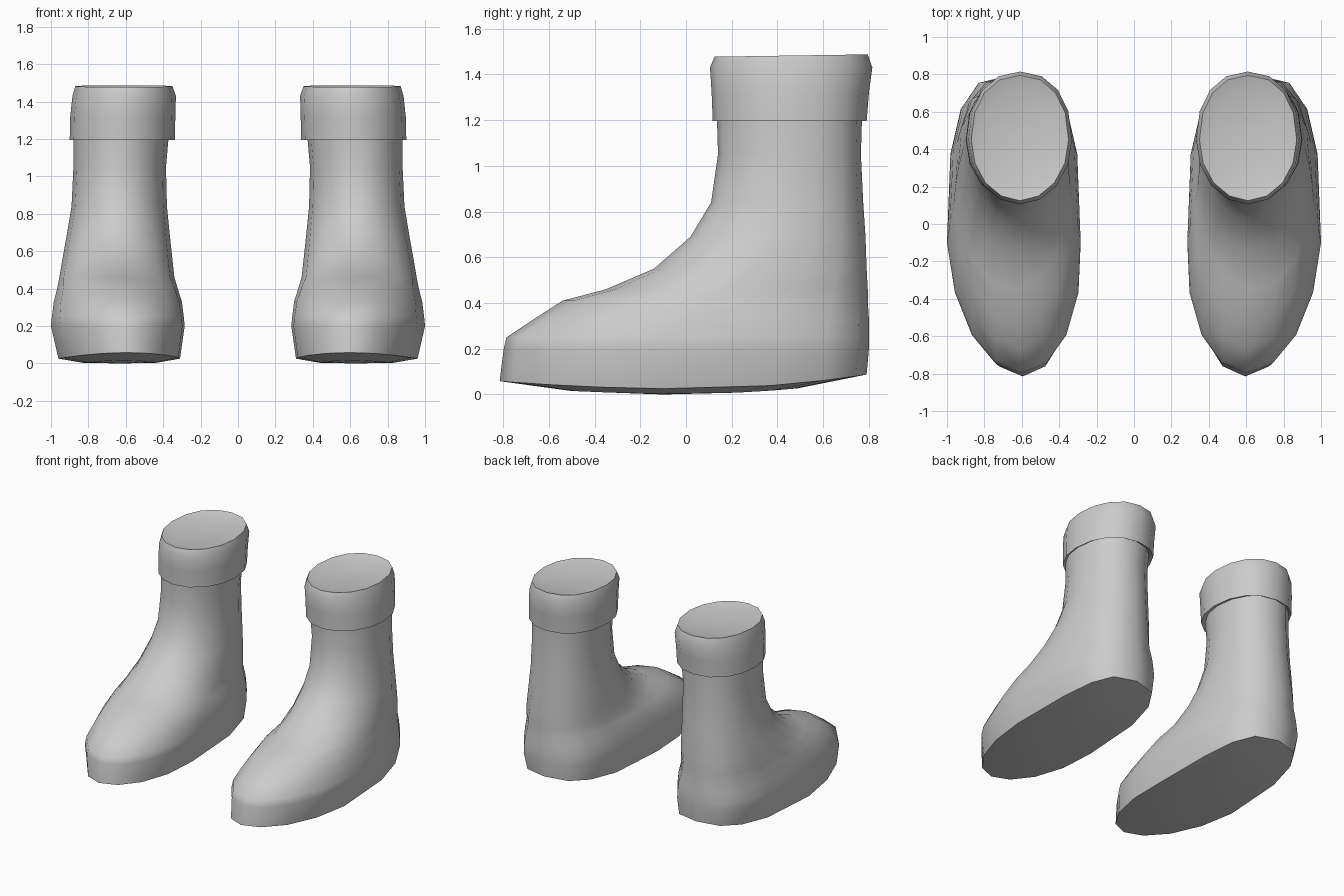
import bpy, bmesh, math

if "Cube" in bpy.data.objects:
    bpy.data.objects.remove(bpy.data.objects["Cube"])

SIDES = 16


def power(v, p):
    return math.copysign(abs(v) ** (2 / p), v)


def outline(front, back, wide, x_in, x_out, p_front=2, p_back=2.2, shift=0.0):
    """Horizontal egg-shaped slice, widest at y = wide."""
    cx, half = (x_in + x_out) / 2, (x_out - x_in) / 2
    pts = []
    for i in range(SIDES):
        a = 2 * math.pi * i / SIDES
        c, s = math.cos(a), math.sin(a)
        if abs(c) < 1e-6:
            c = 0.0
        if abs(s) < 1e-6:
            s = 0.0
        p, reach = (p_back, back - wide) if s >= 0 else (p_front, wide - front)
        y = wide + reach * power(s, p)
        x = cx + half * power(c, p) + shift * min(0, power(s, p))
        pts.append((x, y))
    return pts


def loft(name, rings, start_tip=None, end_tip=None):
    """Skin stacked rings, close ends with tips, and mirror for the pair."""
    bm = bmesh.new()
    loops = [[bm.verts.new(p) for p in ring] for ring in rings]
    for a, b in zip(loops, loops[1:]):
        for i in range(SIDES):
            j = (i + 1) % SIDES
            bm.faces.new((a[i], a[j], b[j], b[i]))
    for tip, loop in ((start_tip, loops[0]), (end_tip, loops[-1])):
        if tip:
            t = bm.verts.new(tip)
            for i in range(SIDES):
                bm.faces.new((loop[i], loop[(i + 1) % SIDES], t))
    bmesh.ops.recalc_face_normals(bm, faces=bm.faces)
    mesh = bpy.data.meshes.new(name)
    bm.to_mesh(mesh)
    bm.free()
    ob = bpy.data.objects.new(name, mesh)
    bpy.context.collection.objects.link(ob)
    bpy.ops.object.select_all(action='DESELECT')
    ob.select_set(True)
    bpy.context.view_layer.objects.active = ob
    bpy.ops.object.shade_smooth_by_angle(angle=math.radians(50))
    mirror = ob.modifiers.new("pair", 'MIRROR')
    mirror.use_mirror_merge = False
    return ob


def sole_z(y):
    return 0.025 + (0.1 if y > 0 else 0.05) * y * y


# Sole: curved edge plus a lower inset ring
edge = outline(-0.815, 0.79, -0.1, 0.31, 0.96, 2, 3, 0.04)
inset = [(0.63 + 0.6 * (x - 0.63), 0.62 * y) for x, y in edge]
rings = [[(x, y, sole_z(y) - 0.022) for x, y in inset],
         [(x, y, sole_z(y)) for x, y in edge]]

# Foot and leg: z, front, back, widest y, inner x, outer x, front/back roundness
for z, *args in (
        (0.20, -0.797, 0.80, -0.10, 0.285, 1.0, 2, 3, 0.04),
        (0.25, -0.785, 0.80, -0.08, 0.29, 0.995, 2, 3, 0.04),
        (0.33, -0.665, 0.80, 0.00, 0.30, 0.985, 2, 2.8, 0.03),
        (0.41, -0.54, 0.795, 0.10, 0.325, 0.965, 2, 2.6, 0.02),
        (0.46, -0.35, 0.795, 0.20, 0.34, 0.955, 2, 2.5),
        (0.55, -0.14, 0.79, 0.30, 0.35, 0.94, 2, 2.4),
        (0.69, 0.02, 0.785, 0.40, 0.365, 0.915, 2),
        (0.84, 0.11, 0.775, 0.44, 0.38, 0.89),
        (1.05, 0.14, 0.765, 0.45, 0.385, 0.88),
        (1.22, 0.135, 0.77, 0.45, 0.37, 0.88)):
    rings.append([(x, y, z) for x, y in outline(*args)])
loft("boot", rings, start_tip=(0.63, -0.1, 0.0))

# Cuff: rolled band with a slightly sunken top
rings = []
for z, *args in (
        (1.21, 0.14, 0.765, 0.45, 0.375, 0.875),
        (1.195, 0.117, 0.79, 0.45, 0.338, 0.90),
        (1.32, 0.112, 0.80, 0.45, 0.335, 0.897),
        (1.43, 0.105, 0.815, 0.45, 0.332, 0.885),
        (1.482, 0.125, 0.795, 0.45, 0.35, 0.87),
        (1.462, 0.20, 0.71, 0.45, 0.41, 0.81)):
    rings.append([(x, y, z + (0.015 * (y - 0.45) if z > 1.47 else 0))
                  for x, y in outline(*args)])
loft("cuff", rings, end_tip=(0.61, 0.45, 1.458))
